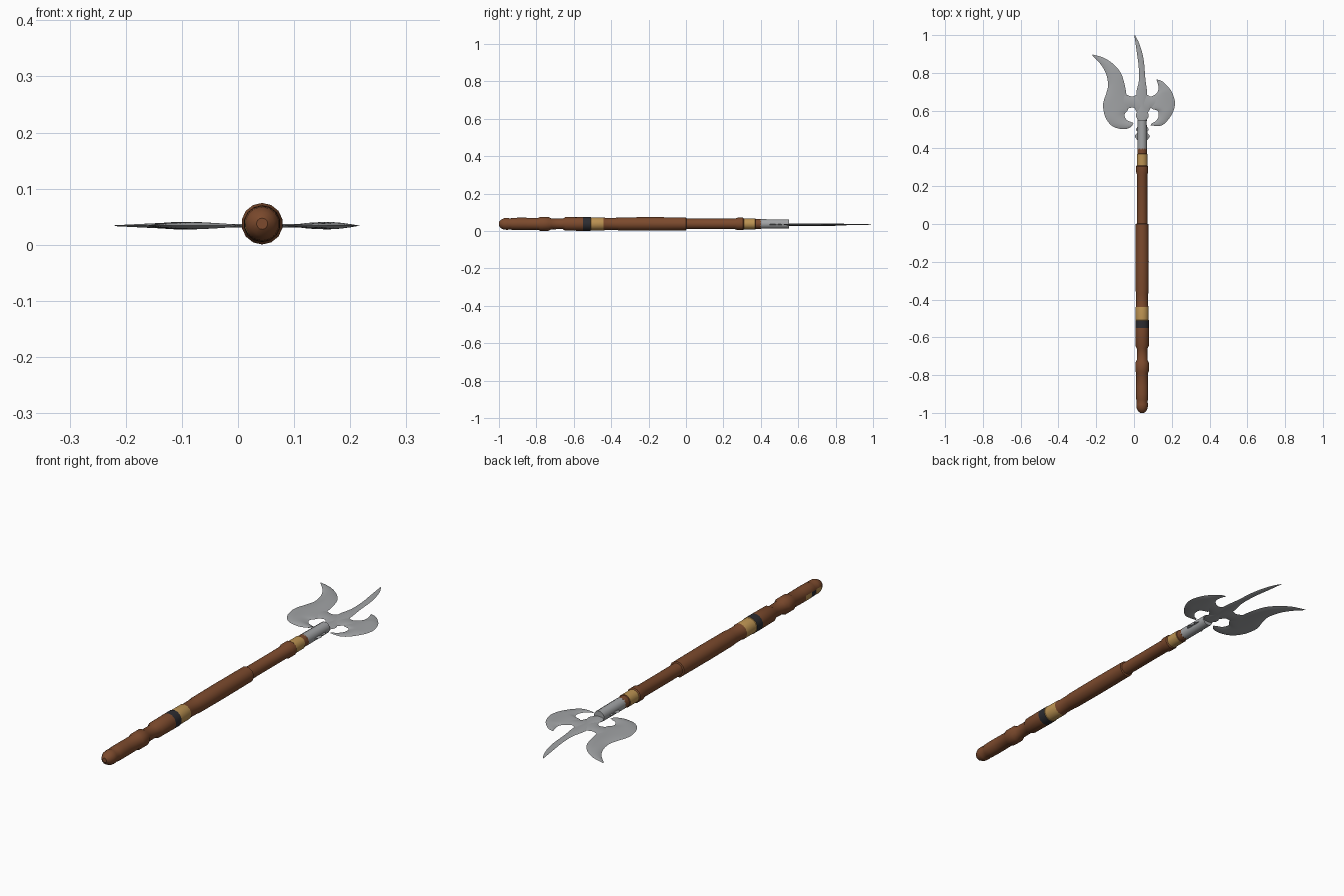
import bpy, bmesh, math

if "Cube" in bpy.data.objects:
    bpy.data.objects.remove(bpy.data.objects["Cube"])

CX, CZ, PLATE_Z = 0.043, 0.0375, 0.034


def material(name, rgb):
    m = bpy.data.materials.new(name)
    m.diffuse_color = (*rgb, 1)
    m.use_nodes = True
    m.node_tree.nodes["Principled BSDF"].inputs["Base Color"].default_value = m.diffuse_color
    return m


wood = material("brown wood", (0.20, 0.068, 0.026))
gold = material("brass", (0.50, 0.29, 0.085))
black = material("black wrap", (0.025, 0.025, 0.03))
steel = material("steel", (0.36, 0.37, 0.38))


def finish(name, bm, mats, angle=35):
    bmesh.ops.recalc_face_normals(bm, faces=bm.faces)
    me = bpy.data.meshes.new(name)
    bm.to_mesh(me)
    bm.free()
    ob = bpy.data.objects.new(name, me)
    bpy.context.collection.objects.link(ob)
    for m in mats:
        me.materials.append(m)
    bpy.ops.object.select_all(action='DESELECT')
    ob.select_set(True)
    bpy.context.view_layer.objects.active = ob
    bpy.ops.object.shade_smooth_by_angle(angle=math.radians(angle))
    return ob


def lathe(name, profile, mats, sides=14, rule=None):
    """Turn (y, radius) points around the shaft axis."""
    bm = bmesh.new()
    rings = []
    for y, r in profile:
        rings.append([bm.verts.new((CX + r * math.cos(a), y, CZ + r * math.sin(a)))
                      for a in (2 * math.pi * (i + 0.5) / sides for i in range(sides))])
    for a, b in zip(rings, rings[1:]):
        for i in range(sides):
            j = (i + 1) % sides
            f = bm.faces.new((a[i], a[j], b[j], b[i]))
            if rule:
                f.material_index = rule(f.calc_center_median())
    bm.faces.new(rings[0])
    bm.faces.new(rings[-1])
    return finish(name, bm, mats)


def catmull(pts, n=4):
    out = []
    for i in range(len(pts) - 1):
        p = [pts[max(0, i - 1)], pts[i], pts[i + 1], pts[min(len(pts) - 1, i + 2)]]
        for k in range(n):
            t = k / n
            out.append([0.5 * (2 * b + (c - a) * t + (2 * a - 5 * b + 4 * c - d) * t * t
                               + (3 * b - a - 3 * c + d) * t ** 3) for a, b, c, d in zip(*p)])
    return out + [list(pts[-1])]


def blade(name, pairs, bulge=0.006, across=8):
    """Lens-section plate between two edges; each row is x1, y1, x2, y2."""
    bm = bmesh.new()
    rows = []
    for x1, y1, x2, y2 in catmull(pairs):
        h = min(bulge, 0.08 * math.hypot(x2 - x1, y2 - y1)) + 0.0004
        loop = []
        for k in range(2 * across):
            u = k / across if k <= across else 2 - k / across
            s = 1 if k <= across else -1
            z = s * h * (1 - (2 * u - 1) ** 2)
            loop.append(bm.verts.new((x1 + (x2 - x1) * u, y1 + (y2 - y1) * u, PLATE_Z + z)))
        rows.append(loop)
    for a, b in zip(rows, rows[1:]):
        for i in range(2 * across):
            j = (i + 1) % (2 * across)
            bm.faces.new((a[i], a[j], b[j], b[i]))
    bm.faces.new(rows[0])
    bm.faces.new(rows[-1])
    return finish(name, bm, [steel], 60)


# Turned wooden shaft with brass and black bands
def shaft_rule(c):
    if -0.51 < c.y < -0.44 or 0.31 < c.y < 0.37:
        return 1
    if -0.55 < c.y < -0.51:
        return 2
    if c.x < CX - 0.021 and c.z < CZ + 0.012:   # inlay on the left of the butt
        if -0.93 < c.y < -0.90:
            return 2
        if -0.90 < c.y < -0.86 or -0.975 < c.y < -0.94:
            return 1
    return 0


lathe("shaft", [(-1, 0.010), (-0.992, 0.021), (-0.975, 0.030), (-0.955, 0.032), (-0.94, 0.029),
                (-0.93, 0.032), (-0.90, 0.033), (-0.86, 0.033), (-0.79, 0.032), (-0.78, 0.037),
                (-0.735, 0.037), (-0.72, 0.029), (-0.66, 0.028), (-0.645, 0.036), (-0.55, 0.037),
                (-0.51, 0.037), (-0.508, 0.035), (-0.44, 0.035), (-0.43, 0.032), (-0.37, 0.033),
                (-0.355, 0.035), (-0.2, 0.036), (0.0, 0.035), (0.002, 0.028), (0.26, 0.028),
                (0.275, 0.033), (0.305, 0.033), (0.31, 0.029), (0.37, 0.029), (0.372, 0.026),
                (0.40, 0.026)], [wood, gold, black], rule=shaft_rule)

# Steel socket
lathe("socket", [(0.395, 0.026), (0.55, 0.025)], [steel], sides=12)

# Large horned axe blade
blade("large_blade", [
    (-.22, .892, -.218, .897), (-.18, .85, -.16, .88), (-.15, .80, -.11, .847),
    (-.137, .74, -.07, .80), (-.146, .695, -.05, .74), (-.162, .645, -.04, .685),
    (-.162, .605, -.03, .612), (-.147, .555, -.05, .58), (-.11, .515, -.04, .552),
    (-.055, .502, -.02, .542), (-.018, .512, -.004, .535), (-.005, .53, -.003, .535)])

# Small crescent blade
blade("small_blade", [
    (.12, .765, .12, .762), (.15, .755, .13, .725), (.19, .715, .125, .70),
    (.21, .675, .105, .675), (.217, .635, .09, .615), (.205, .59, .125, .60),
    (.175, .545, .13, .57), (.14, .52, .115, .545), (.088, .522, .09, .53)])

# Bridge joining the two blades
blade("blade_bridge", [
    (-.06, .70, -.06, .60), (-.04, .685, -.03, .612), (-.01, .675, 0, .615),
    (.02, .685, .02, .59), (.065, .685, .07, .59), (.09, .675, .09, .615),
    (.12, .69, .12, .61)], 0.003)

# Curved top spike with its tang running through the socket
blade("spike_and_tang", [
    (.002, 1.0, .005, 1.0), (.013, .92, .03, .95), (.024, .84, .051, .87),
    (.026, .76, .06, .77), (.012, .69, .07, .69), (.022, .62, .066, .62),
    (.010, .575, .078, .575), (.020, .55, .068, .55), (.020, .52, .068, .52),
    (.010, .50, .078, .50), (.018, .485, .070, .485), (.004, .465, .084, .465),
    (.022, .44, .066, .44)], 0.004)
